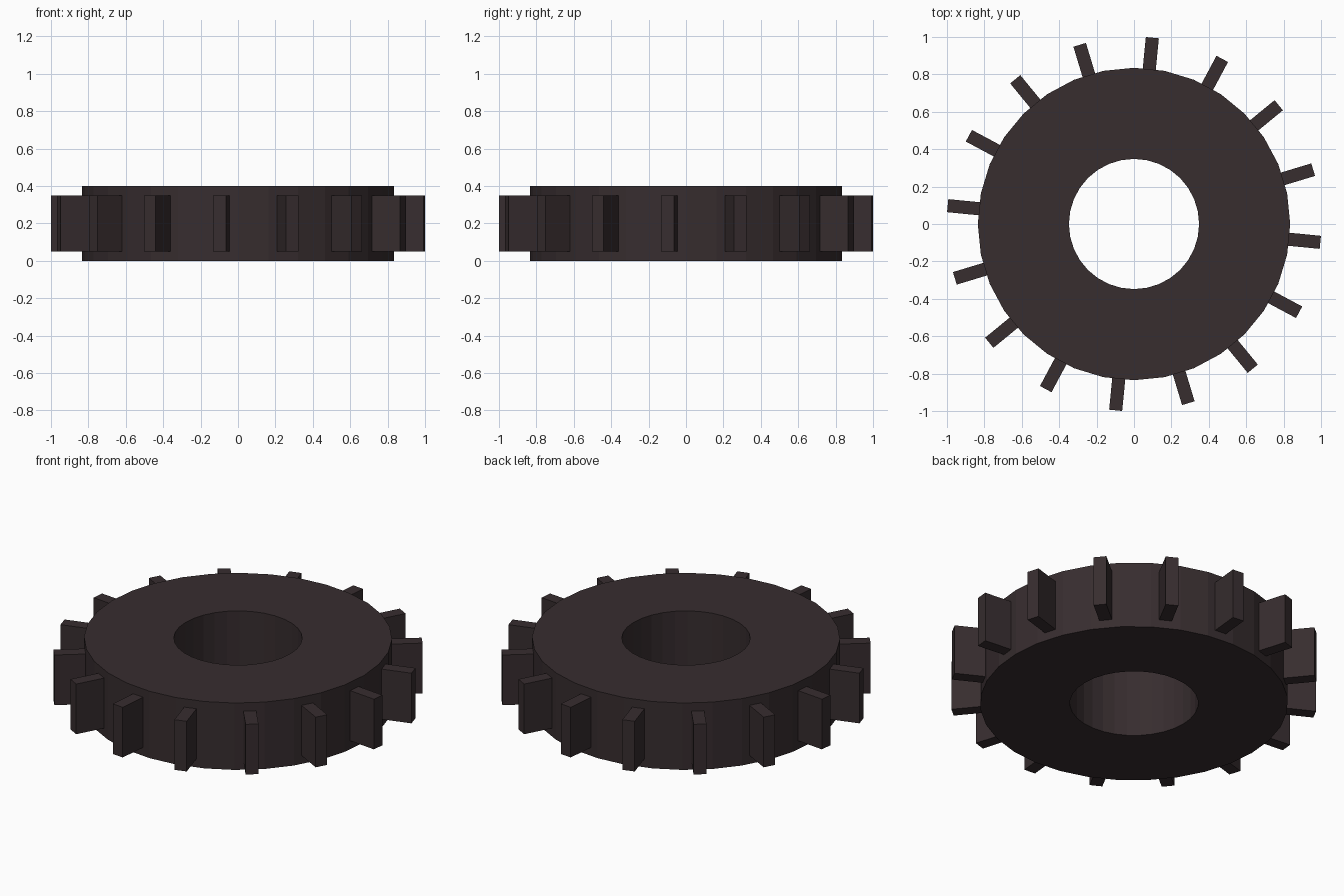
import bpy, bmesh, math
from mathutils import Matrix

if "Cube" in bpy.data.objects:
    bpy.data.objects.remove(bpy.data.objects["Cube"])

SIDES, TEETH = 32, 16
OUTER, HOLE, HEIGHT = 0.835, 0.348, 0.4

rubber = bpy.data.materials.new("dark brown black")
rubber.diffuse_color = (0.038, 0.026, 0.028, 1)
rubber.use_nodes = True
rubber.node_tree.nodes["Principled BSDF"].inputs["Base Color"].default_value = rubber.diffuse_color


def make_object(name, bm):
    bmesh.ops.recalc_face_normals(bm, faces=bm.faces)
    mesh = bpy.data.meshes.new(name)
    bm.to_mesh(mesh)
    bm.free()
    mesh.materials.append(rubber)
    obj = bpy.data.objects.new(name, mesh)
    bpy.context.collection.objects.link(obj)
    return obj


# Ring body: a rectangular section swept round the axis
bm = bmesh.new()
section = [(HOLE, 0), (OUTER, 0), (OUTER, HEIGHT), (HOLE, HEIGHT)]
rings = []
for i in range(SIDES):
    a = 2 * math.pi * i / SIDES
    rings.append([bm.verts.new((r * math.cos(a), r * math.sin(a), z)) for r, z in section])
for i in range(SIDES):
    p, q = rings[i], rings[(i + 1) % SIDES]
    for j in range(4):
        k = (j + 1) % 4
        bm.faces.new((p[j], q[j], q[k], p[k]))
make_object("ring_body", bm)

# Teeth: one block on the middle of every second outer facet
inner, tip = 0.80, 1.001
bm = bmesh.new()
for i in range(TEETH):
    a = 2 * math.pi * i / TEETH - math.pi / SIDES
    place = (Matrix.Rotation(a, 4, 'Z')
             @ Matrix.Translation(((inner + tip) / 2, 0, HEIGHT / 2))
             @ Matrix.Diagonal((tip - inner, 0.07, 0.3, 1)))
    bmesh.ops.create_cube(bm, size=1, matrix=place)
make_object("tread_teeth", bm)
